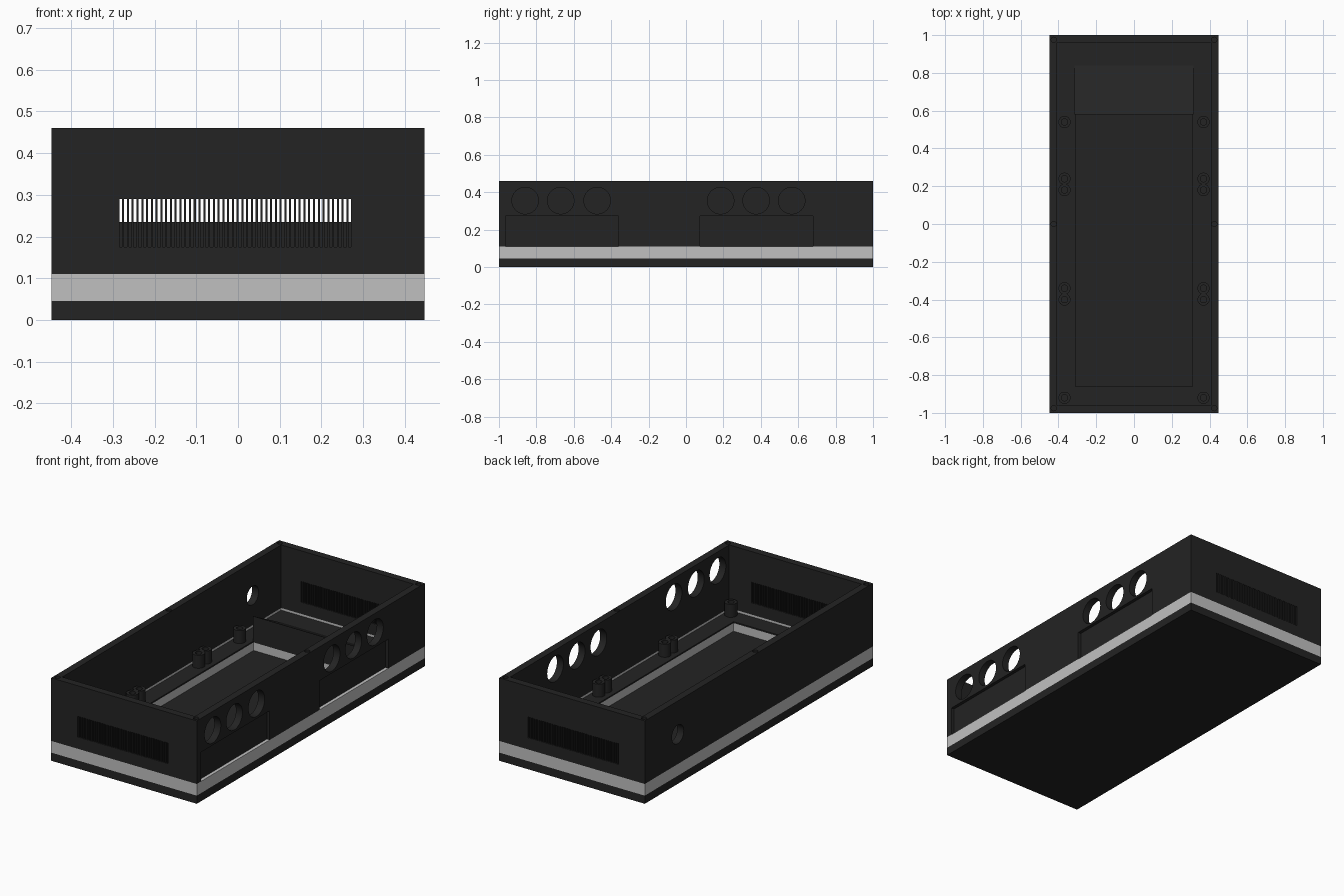
import bpy, bmesh, math
from mathutils import Matrix, Vector

if "Cube" in bpy.data.objects:
    bpy.data.objects.remove(bpy.data.objects["Cube"])

HX, HY, TOP = 0.447, 1.0, 0.46      # half width, half length, height
IX, IY = 0.407, 0.96                # inner faces of the walls


def material(name, rgb):
    m = bpy.data.materials.new(name)
    m.diffuse_color = (*rgb, 1)
    m.use_nodes = True
    m.node_tree.nodes["Principled BSDF"].inputs["Base Color"].default_value = m.diffuse_color
    return m


black = material("matte black", (0.017, 0.017, 0.017))
grey = material("light grey", (0.53, 0.53, 0.53))


def finish(name, bm, mat):
    bmesh.ops.recalc_face_normals(bm, faces=bm.faces)
    me = bpy.data.meshes.new(name)
    bm.to_mesh(me)
    bm.free()
    me.materials.append(mat)
    ob = bpy.data.objects.new(name, me)
    bpy.context.collection.objects.link(ob)
    return ob


def add_box(bm, x0, x1, y0, y1, z0, z1):
    m = Matrix.Translation(((x0 + x1) / 2, (y0 + y1) / 2, (z0 + z1) / 2))
    m = m @ Matrix.Diagonal((x1 - x0, y1 - y0, z1 - z0, 1))
    bmesh.ops.create_cube(bm, size=1, matrix=m)


def add_cylinder(bm, centre, radius, depth, axis="Z", sides=32):
    m = Matrix.Translation(centre)
    if axis == "X":
        m = m @ Matrix.Rotation(math.pi / 2, 4, "Y")
    bmesh.ops.create_cone(bm, cap_ends=True, segments=sides, radius1=radius,
                          radius2=radius, depth=depth, matrix=m)


def ring(name, outer, inner, z0, z1, mat):
    """Rectangular frame; outer and inner are (x0, x1, y0, y1)."""
    bm = bmesh.new()
    loops = []
    for r, z in ((outer, z0), (outer, z1), (inner, z1), (inner, z0)):
        x0, x1, y0, y1 = r
        loops.append([bm.verts.new((x, y, z)) for x, y in
                      ((x0, y0), (x1, y0), (x1, y1), (x0, y1))])
    for a, b in zip(loops, loops[1:] + loops[:1]):
        for i in range(4):
            j = (i + 1) % 4
            bm.faces.new((a[i], a[j], b[j], b[i]))
    return finish(name, bm, mat)


def cut(ob, bm):
    cutter = finish("cutter", bm, black)
    cutter.hide_render = True
    mod = ob.modifiers.new("cut", "BOOLEAN")
    mod.operation, mod.solver, mod.object = "DIFFERENCE", "EXACT", cutter
    bpy.context.view_layer.objects.active = ob
    bpy.ops.object.modifier_apply(modifier=mod.name)
    bpy.data.objects.remove(cutter)


outer = (-HX, HX, -HY, HY)
inner = (-IX, IX, -IY, IY)
pocket = (-0.31, 0.31, -0.86, 0.58)

# Bottom plate
bm = bmesh.new()
add_box(bm, *outer, 0, 0.045)
finish("bottom_plate", bm, black)

# Grey band: a thick frame around the pocket with a thin raised rim
ring("grey_frame", outer, pocket, 0.045, 0.09, grey)
ring("grey_rim", outer, inner, 0.09, 0.11, grey)

# Black deck around the pocket
ring("deck", inner, pocket, 0.09, 0.098, black)

# Upper walls
walls = ring("upper_walls", outer, inner, 0.11, TOP, black)

# Vent slots through front and back
bm = bmesh.new()
count, first, last = 49, -0.281, 0.268
for i in range(count):
    x = first + (last - first) * i / (count - 1)
    add_box(bm, x - 0.0033, x + 0.0033, -1.1, 1.1, 0.175, 0.29)
cut(walls, bm)

# Round ports and shallow recesses on the right, one port on the left
bm = bmesh.new()
for y in (-0.86, -0.67, -0.475, 0.185, 0.375, 0.565):
    add_cylinder(bm, (0.43, y, 0.355), 0.071, 0.2, "X", 48)
for y0, y1 in ((-0.965, -0.36), (0.075, 0.68)):
    add_box(bm, HX - 0.018, HX + 0.1, y0, y1, 0.1, 0.272)
add_cylinder(bm, (-0.43, 0.71, 0.275), 0.052, 0.2, "X", 48)
# Lid screw holes in the top edge
for sx in (-1, 1):
    for y in (-0.975, 0, 0.975):
        add_cylinder(bm, (sx * 0.425, y, TOP), 0.014, 0.12, "Z", 16)
cut(walls, bm)

# Sloped block behind the pocket
bm = bmesh.new()
profile = ((0.58, 0.098), (0.84, 0.098), (0.58, 0.235))
side = bm.faces.new([bm.verts.new((-0.315, y, z)) for y, z in profile])
ext = bmesh.ops.extrude_face_region(bm, geom=[side], use_keep_orig=True)
bmesh.ops.translate(bm, vec=Vector((0.63, 0, 0)),
                    verts=[v for v in ext["geom"] if isinstance(v, bmesh.types.BMVert)])
finish("sloped_block", bm, black)

# Hollow standoffs along both sides
for sx in (-1, 1):
    for y in (-0.92, -0.40, -0.34, 0.18, 0.24, 0.54):
        bm = bmesh.new()
        rings = []
        for r, z in ((0.032, 0.095), (0.032, 0.17), (0.017, 0.17), (0.017, 0.1)):
            rings.append([bm.verts.new((sx * 0.368 + r * math.cos(a), y + r * math.sin(a), z))
                          for a in (math.tau * k / 24 for k in range(24))])
        for a, b in zip(rings, rings[1:]):
            for i in range(24):
                j = (i + 1) % 24
                bm.faces.new((a[i], a[j], b[j], b[i]))
        bm.faces.new(rings[0])
        bm.faces.new(rings[-1])
        finish("standoff", bm, black)

# Smooth the round surfaces while keeping edges sharp
for ob in bpy.context.collection.objects:
    ob.select_set(True)
bpy.ops.object.shade_smooth_by_angle(angle=math.radians(30))
